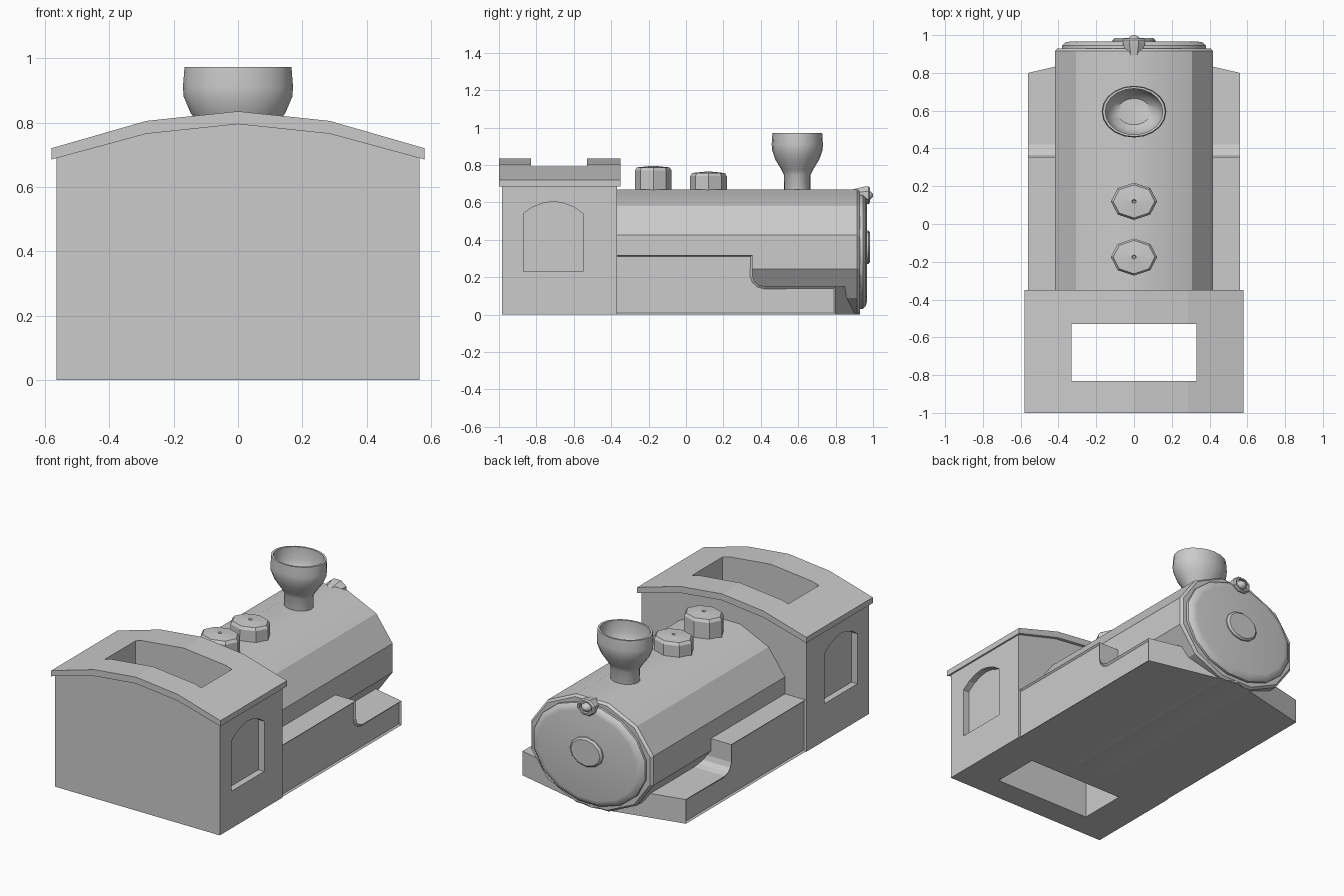
import bpy, bmesh, math
from mathutils import Vector

cube = bpy.data.objects.get("Cube")
if cube:
    bpy.data.objects.remove(cube, do_unlink=True)

grey = bpy.data.materials.new("plain grey")
grey.use_nodes = True
colour = (0.6, 0.6, 0.6, 1)
grey.diffuse_color = colour
grey.node_tree.nodes["Principled BSDF"].inputs["Base Color"].default_value = colour

STRETCH = 1.25  # round parts are wider than they are deep


def finish(name, bm, smooth=None):
    bmesh.ops.recalc_face_normals(bm, faces=bm.faces)
    mesh = bpy.data.meshes.new(name)
    bm.to_mesh(mesh)
    bm.free()
    mesh.materials.append(grey)
    obj = bpy.data.objects.new(name, mesh)
    bpy.context.collection.objects.link(obj)
    if smooth:
        bpy.ops.object.select_all(action="DESELECT")
        obj.select_set(True)
        bpy.context.view_layer.objects.active = obj
        bpy.ops.object.shade_smooth_by_angle(angle=math.radians(smooth))
    return obj


def prism(points, axis, low, high):
    """Extrude a flat outline along x, y or z."""
    place = {"x": lambda a, b, t: (t, a, b),
             "y": lambda a, b, t: (a, t, b),
             "z": lambda a, b, t: (a, b, t)}[axis]
    bm = bmesh.new()
    face = bm.faces.new([bm.verts.new(place(a, b, low)) for a, b in points])
    result = bmesh.ops.extrude_face_region(bm, geom=[face])
    verts = [g for g in result["geom"] if isinstance(g, bmesh.types.BMVert)]
    bmesh.ops.translate(bm, verts=verts, vec=Vector(place(0, 0, high - low)))
    return bm


def turned(name, profile, sides, centre, axis="z", phase=0.0, smooth=40):
    """Sweep (radius, height) pairs round an axis, widened in x, with capped ends."""
    bm = bmesh.new()
    rings = []
    for radius, height in profile:
        ring = []
        for i in range(sides):
            a = math.tau * (i + phase) / sides
            u, v = radius * STRETCH * math.cos(a), radius * math.sin(a)
            offset = (u, v, height) if axis == "z" else (u, height, v)
            ring.append(bm.verts.new(Vector(centre) + Vector(offset)))
        rings.append(ring)
    for r, s in zip(rings, rings[1:]):
        for i in range(sides):
            j = (i + 1) % sides
            bm.faces.new((r[i], r[j], s[j], s[i]))
    bm.faces.new(rings[0])
    bm.faces.new(rings[-1])
    return finish(name, bm, smooth)


def cut(obj, cutter):
    mod = obj.modifiers.new("cut", "BOOLEAN")
    mod.operation = "DIFFERENCE"
    mod.solver = "EXACT"
    mod.object = cutter
    cutter.hide_render = True
    cutter.hide_set(True)


# Cab with a shallow arched roof and a shaft through both
top = [(-.58, .72), (-.285, .805), (0, .835), (.285, .805), (.58, .72)]
under = [(x, z - (.035 if abs(x) > .5 else .04)) for x, z in top]
wall_top = [(-.565, .69)] + under[1:-1] + [(.565, .69)]
cab = finish("cab", prism([(-.565, 0)] + wall_top + [(.565, 0)], "y", -.985, -.37))
roof = finish("cab_roof", prism(top + under[::-1], "y", -1, -.35))
shaft = finish("shaft_cutter", prism(
    [(-.33, -.83), (.33, -.83), (.33, -.53), (-.33, -.53)], "z", -.1, 1))
cut(cab, shaft)
cut(roof, shaft)

# Arched window recesses
window = [(-.87, .23), (-.87, .54), (-.82, .575), (-.76, .597), (-.71, .605),
          (-.66, .597), (-.6, .575), (-.55, .54), (-.55, .23)]
for side, name in ((1, "left"), (-1, "right")):
    low, high = sorted((side * .525, side * .7))
    cut(cab, finish(name + "_window_cutter", prism(window, "x", low, high)))

# Stepped side tanks and pointed footplate, with sunken side panels
outline = [(-.38, 0), (-.38, .32), (.355, .32), (.355, .21), (.365, .18),
           (.387, .16), (.42, .15), (.93, .15), (.93, 0)]
bm = prism(outline, "x", -.56, .56)
for side in (1, -1):
    cut_off = bmesh.ops.bisect_plane(
        bm, geom=bm.verts[:] + bm.edges[:] + bm.faces[:],
        plane_co=(0, .93, 0), plane_no=(side * .13, .56, 0), clear_outer=True)
    edges = [g for g in cut_off["geom_cut"] if isinstance(g, bmesh.types.BMEdge)]
    bmesh.ops.holes_fill(bm, edges=edges)
bmesh.ops.recalc_face_normals(bm, faces=bm.faces)
panels = [f for f in bm.faces if abs(f.normal.x) > .9]
bmesh.ops.inset_region(bm, faces=panels, thickness=.013, depth=-.01)
finish("side_tanks", bm)

# Twelve-sided boiler and its door
turned("boiler", [(.347, -.4), (.347, .915), (.335, .93)], 12,
       (0, 0, .335), "y", .5, 25)
turned("boiler_door", [(.31, .9), (.31, .945), (.295, .962), (.27, .967)], 16,
       (0, 0, .335), "y", .5)
turned("door_boss", [(.09, .95), (.09, .975), (.08, .985), (.07, .985)], 12,
       (0, 0, .36), "y")

# Lamp with a raised rim and a round lens
turned("lamp", [(.02, .84), (.05, .95), (.052, .975), (.045, .983),
                (.036, .983), (.036, .968)], 8, (0, 0, .638), "y", .5, 30)
turned("lamp_lens", [(.026, .96), (.026, .98), (.018, .992), (.006, 1)], 10,
       (0, 0, .638), "y")

# Hollow flared chimney
turned("chimney", [(.072, .6), (.07, .745), (.085, .775), (.118, .83), (.135, .88),
                   (.137, .91), (.133, .972), (.122, .972), (.122, .9),
                   (.1, .84), (.07, .81)], 20, (0, .595, 0))

# Octagonal domes with a small pit on top
for name, y, height in (("rear_dome", -.175, .795), ("front_dome", .12, .765)):
    turned(name, [(.098, .6), (.098, height - .025), (.088, height - .008),
                  (.01, height), (.006, height - .01)], 8, (0, y, 0), smooth=25)
